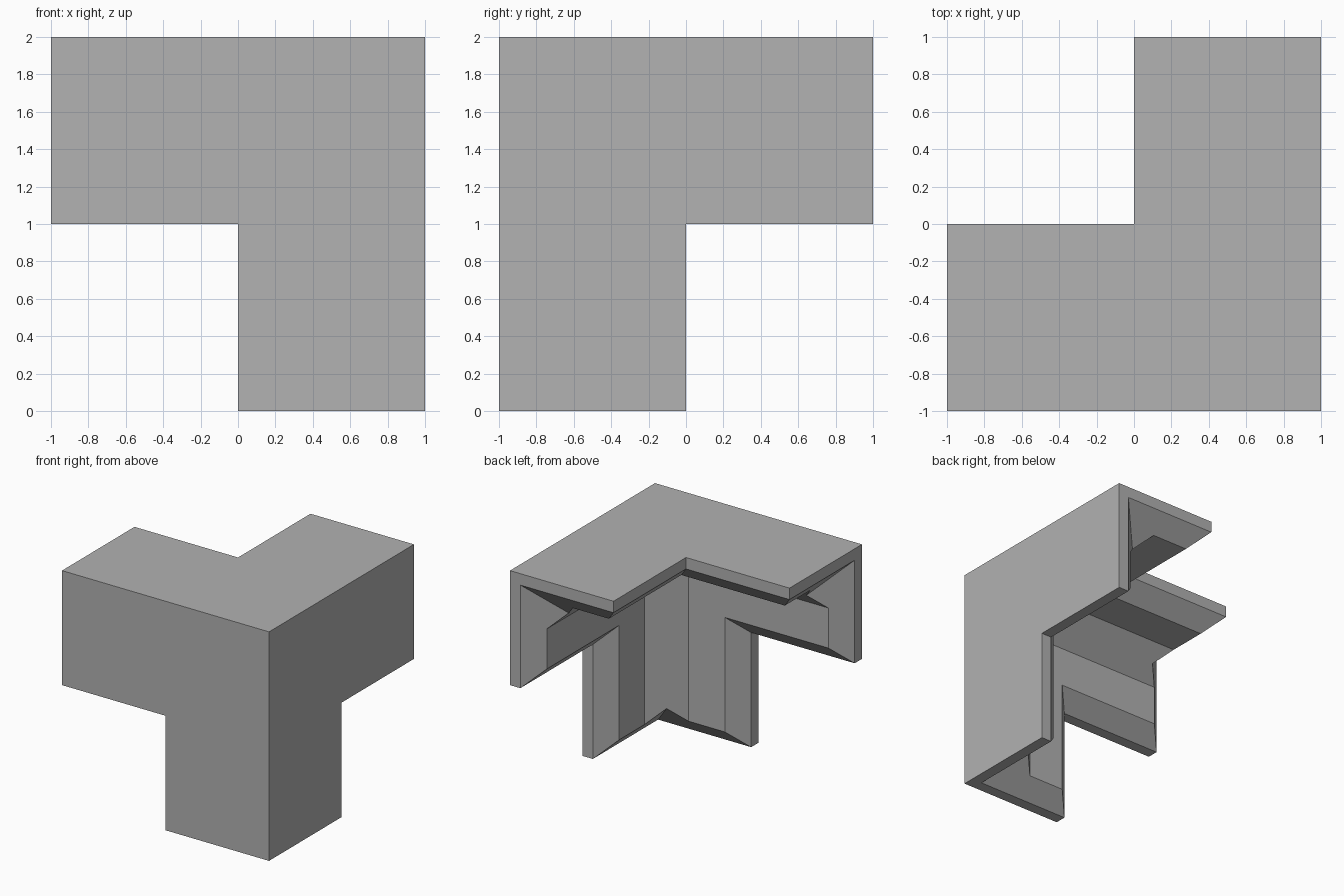
import bpy, bmesh, math

if "Cube" in bpy.data.objects:
    bpy.data.objects.remove(bpy.data.objects["Cube"], do_unlink=True)

THIN, THICK = 0.1, 0.25      # panel thickness at its rim and in its middle
BEVEL = THICK - THIN
FILLET = 0.75                # diagonal fill along each inner corner

grey = bpy.data.materials.new("plain_grey")
grey.use_nodes = True
grey.diffuse_color = (0.445, 0.445, 0.445, 1)
grey.node_tree.nodes["Principled BSDF"].inputs["Base Color"].default_value = grey.diffuse_color


def place(p, axis):
    """Turn distances from the three outer faces into a position, cycled by axis."""
    u, v, w = (p[(i - axis) % 3] for i in range(3))
    return (1 - u, v - 1, 2 - w)


def make_object(name, bm):
    bmesh.ops.recalc_face_normals(bm, faces=bm.faces)
    mesh = bpy.data.meshes.new(name)
    bm.to_mesh(mesh)
    bm.free()
    mesh.materials.append(grey)
    obj = bpy.data.objects.new(name, mesh)
    bpy.context.collection.objects.link(obj)
    return obj


def l_outline(inset):
    """L-shaped outline, inset along its open edges only."""
    far, near = 2 - inset, 1 - inset
    return [(0, 0), (far, 0), (far, near), (near, near), (near, far), (0, far)]


def make_panel(axis):
    """L-shaped panel with bevelled inner rim."""
    bm = bmesh.new()
    layers = [(0, 0), (0, THIN), (BEVEL, THICK)]
    rings = [[bm.verts.new(place((d, a, b), axis)) for a, b in l_outline(i)]
             for i, d in layers]
    for low, high in zip(rings, rings[1:]):
        for i in range(6):
            j = (i + 1) % 6
            bm.faces.new((low[i], low[j], high[j], high[i]))
    bm.faces.new(rings[0])
    bm.faces.new(rings[-1])
    return make_object("panel", bm)


def make_fillet_half(axis, swap):
    """Half of the diagonal fill in one arm, sloped at the open end."""
    e, mid = 0.05, FILLET / 2
    rim = THIN + e
    points = [(e, e, 2 - e), (FILLET - e, e, 2 - e), (FILLET - rim, rim, 2 - e),
              (rim, rim, 2 - e), (mid, mid, 2 - (mid - THIN)),
              (e, e, e), (FILLET - e, e, e), (mid, mid, e)]
    bm = bmesh.new()
    for u, v, w in points:
        bm.verts.new(place((v, u, w) if swap else (u, v, w), axis))
    bmesh.ops.convex_hull(bm, input=bm.verts)
    return make_object("fillet", bm)


# Panels and fillets for the three arms
parts = [make_panel(axis) for axis in range(3)]
parts += [make_fillet_half(axis, swap) for axis in range(3) for swap in (False, True)]

# Weld everything into one solid
bracket = parts[0]
bracket.name = bracket.data.name = "corner_bracket"
bpy.context.view_layer.objects.active = bracket
for part in parts[1:]:
    mod = bracket.modifiers.new("weld", 'BOOLEAN')
    mod.operation, mod.solver, mod.object = 'UNION', 'EXACT', part
    bpy.ops.object.modifier_apply(modifier=mod.name)
    bpy.data.objects.remove(part, do_unlink=True)

# Merge coplanar faces left by the weld
bm = bmesh.new()
bm.from_mesh(bracket.data)
bmesh.ops.remove_doubles(bm, verts=bm.verts, dist=0.0005)
bmesh.ops.dissolve_limit(bm, angle_limit=math.radians(1), verts=bm.verts, edges=bm.edges)
bm.to_mesh(bracket.data)
bm.free()
